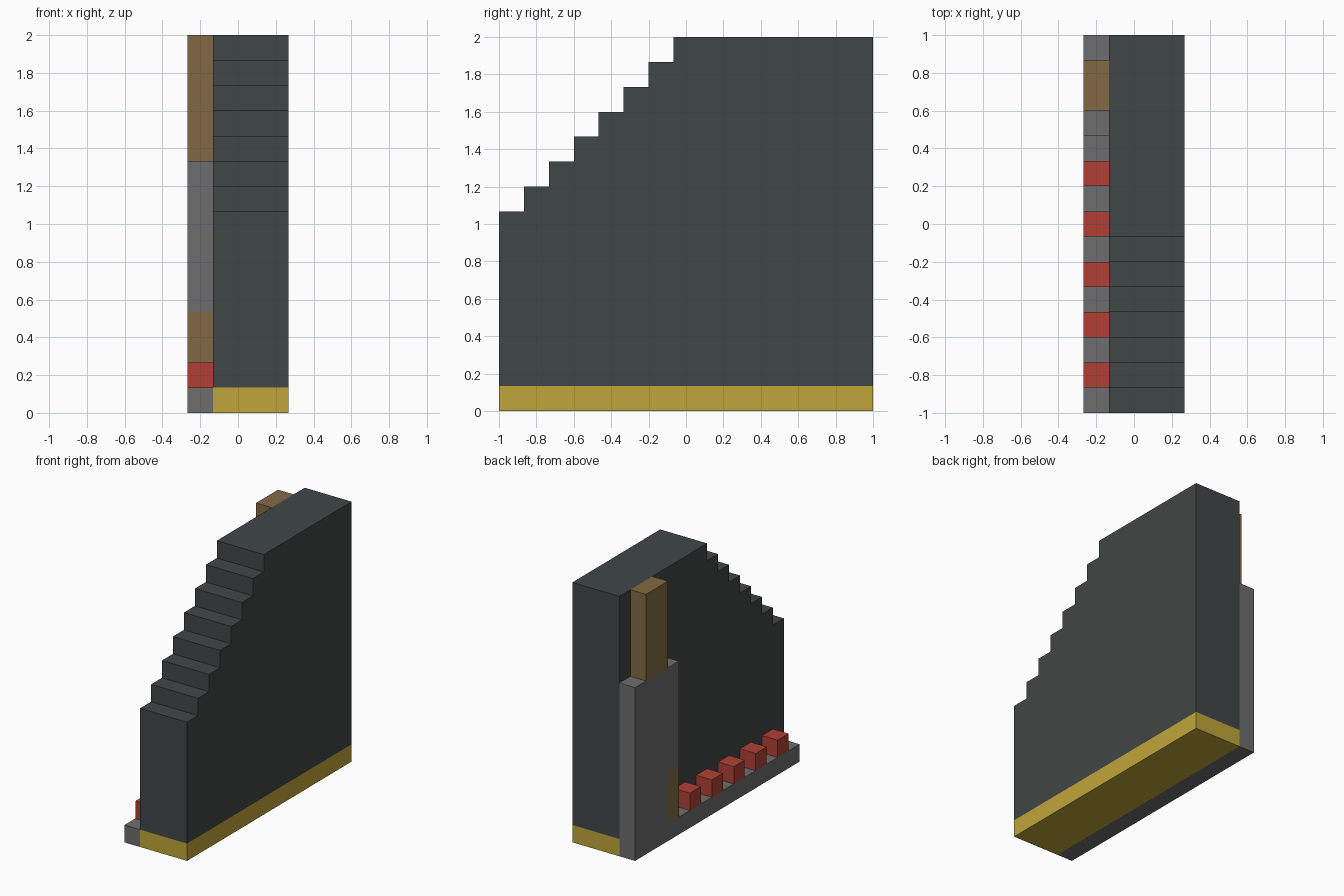
import bpy
import bmesh

UNIT = 2 / 15          # the model sits on a grid of 15 x 15 cells
OUTER, INNER, FAR = -2, -1, 2   # x limits of the thin side layer and the thick wall

if "Cube" in bpy.data.objects:
    bpy.data.objects.remove(bpy.data.objects["Cube"], do_unlink=True)


def to_linear(channel):
    c = channel / 255
    return c / 12.92 if c <= 0.04045 else ((c + 0.055) / 1.055) ** 2.4


def make_material(name, rgb):
    colour = (*[to_linear(c) for c in rgb], 1)
    mat = bpy.data.materials.new(name)
    mat.use_nodes = True
    mat.diffuse_color = colour
    mat.node_tree.nodes["Principled BSDF"].inputs["Base Color"].default_value = colour
    return mat


slate = make_material("dark slate", (64, 71, 70))
yellow = make_material("mustard yellow", (192, 165, 58))
grey = make_material("stone grey", (109, 109, 109))
brown = make_material("wood brown", (132, 105, 68))
red = make_material("brick red", (177, 64, 53))


def extrude_profile(name, profile, x0, x1, mat):
    """Extrude a (y, z) outline, given in grid cells, from x0 to x1."""
    bm = bmesh.new()
    verts = [bm.verts.new((x0 * UNIT, y * UNIT - 1, z * UNIT)) for y, z in profile]
    face = bm.faces.new(verts)
    moved = bmesh.ops.extrude_face_region(bm, geom=[face])["geom"]
    bmesh.ops.translate(bm, vec=((x1 - x0) * UNIT, 0, 0),
                        verts=[g for g in moved if isinstance(g, bmesh.types.BMVert)])
    bmesh.ops.recalc_face_normals(bm, faces=bm.faces[:])
    mesh = bpy.data.meshes.new(name)
    bm.to_mesh(mesh)
    bm.free()
    mesh.materials.append(mat)
    obj = bpy.data.objects.new(name, mesh)
    bpy.context.collection.objects.link(obj)
    return obj


def block(name, y0, y1, z0, z1, x0, x1, mat):
    return extrude_profile(name, [(y0, z0), (y1, z0), (y1, z1), (y0, z1)], x0, x1, mat)


# Thick wall with a stepped front slope, standing on a yellow course
steps = []
for i in range(8):
    steps += [(i, 8 + i), (i + 1, 8 + i)]
steps[-1] = (15, 15)
extrude_profile("stepped_wall", [(15, 1), (0, 1)] + steps, INNER, FAR, slate)
block("wall_base", 0, 15, 0, 1, INNER, FAR, yellow)

# Ledge and tower in one piece, with a notch for the door
extrude_profile("ledge_and_tower",
                [(0, 0), (15, 0), (15, 10), (11, 10), (11, 4), (12, 4), (12, 1), (0, 1)],
                OUTER, INNER, grey)
block("door", 11, 12, 1, 4, OUTER, INNER, brown)
block("chimney", 12, 14, 10, 15, OUTER, INNER, brown)

# Row of small blocks on the ledge
for i in range(5):
    y = 1 + 2 * i
    block(f"ledge_block_{i + 1}", y, y + 1, 1, 2, OUTER, INNER, red)
